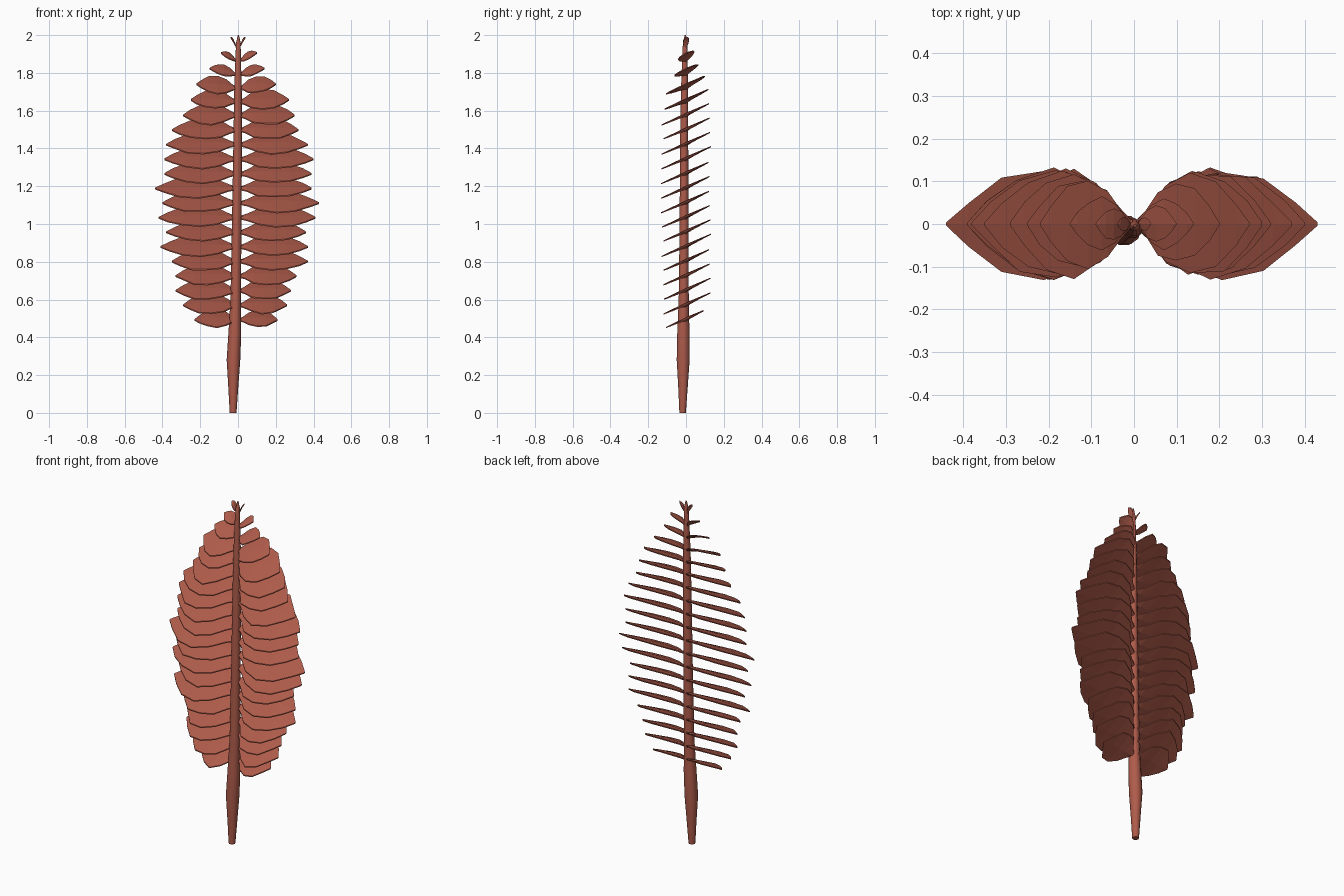
import bpy, bmesh, math, random

random.seed(4)
if "Cube" in bpy.data.objects:
    bpy.data.objects.remove(bpy.data.objects["Cube"], do_unlink=True)

rust = bpy.data.materials.new("rust_red")
rust.use_nodes = True
COLOUR = (0.43, 0.107, 0.07, 1)
rust.diffuse_color = COLOUR
rust.node_tree.nodes["Principled BSDF"].inputs["Base Color"].default_value = COLOUR


def finish(bm, name):
    bmesh.ops.recalc_face_normals(bm, faces=bm.faces)
    mesh = bpy.data.meshes.new(name)
    bm.to_mesh(mesh)
    bm.free()
    mesh.materials.append(rust)
    obj = bpy.data.objects.new(name, mesh)
    bpy.context.collection.objects.link(obj)
    return obj


def loft(bm, rings):
    """Skin closed rings of equal size and cap both ends."""
    rings = [[bm.verts.new(p) for p in ring] for ring in rings]
    for a, b in zip(rings, rings[1:]):
        n = len(a)
        for i in range(n):
            j = (i + 1) % n
            bm.faces.new((a[i], a[j], b[j], b[i]))
    bm.faces.new(rings[0])
    bm.faces.new(rings[-1])


# Stem: tapered, gently leaning stalk as (x, y, z, radius)
STEM = [(-.026, -.018, 0, .018), (-.025, -.016, .13, .026), (-.024, -.015, .28, .036),
        (-.017, -.014, .42, .034), (-.012, -.012, .6, .028), (-.007, -.01, 1, .025),
        (-.002, -.01, 1.4, .023), (0, -.008, 1.7, .02), (.001, -.006, 1.9, .014),
        (.002, -.005, 1.96, .012), (.002, -.004, 2, .003)]
SIDES = 10
bm = bmesh.new()
loft(bm, [[(x + r * math.cos(k * math.tau / SIDES), y + r * math.sin(k * math.tau / SIDES), z)
           for k in range(SIDES)] for x, y, z, r in STEM])
stem = finish(bm, "stem")
bpy.context.view_layer.objects.active = stem
stem.select_set(True)
bpy.ops.object.shade_smooth_by_angle(angle=math.radians(50))
stem.select_set(False)

# Leaflets: thin, pointed blades tipped up towards the back
OUTLINE = [(0, .1), (.1, .32), (.25, .75), (.47, 1), (.7, .85), (.88, .42), (1, .03)]
TILT = 0.45


def leaflet(name, side, z, reach, width, rise):
    root = 0.008
    bm = bmesh.new()
    rings = []
    for u, w in OUTLINE:
        inner = 0 < u < 1
        x = root + (reach - root) * u
        mid = z + rise * (u - .5) + .008 * math.sin(math.pi * u)
        half = width * w
        thick = .009 - .005 * u
        back = half * (random.uniform(.9, 1.06) if inner else 1)
        front = half * (random.uniform(.9, 1.06) if inner else 1)
        rim = .003
        rings.append([(side * x, y, mid + TILT * y + t) for y, t in
                      ((-front, -rim), (0, -thick), (back, -rim),
                       (back, rim), (0, thick), (-front, rim))])
    loft(bm, rings)
    finish(bm, name)


# Tip distance in hundredths, from the lowest pair to the top pair
REACH = {
    1: ("left", [21, 26, 28, 31, 37, 37, 36, 41, 43, 39, 39, 40, 37, 32, 30, 27, 20, 14, 10, 4]),
    -1: ("right", [23, 29, 33, 33, 35, 41, 38, 42, 40, 44, 39, 39, 38, 35, 29, 25, 22, 15, 9, 4]),
}
for side, (label, tips) in REACH.items():
    for i, tip in enumerate(tips):
        reach = tip / 100
        width = min(.125, .03 + reach * .32) if reach > .17 else reach * .42
        rise = max(0, i - 14) * .011
        leaflet(f"{label}_leaflet_{i + 1}", side, .492 + .0773 * i, reach, width, rise)
